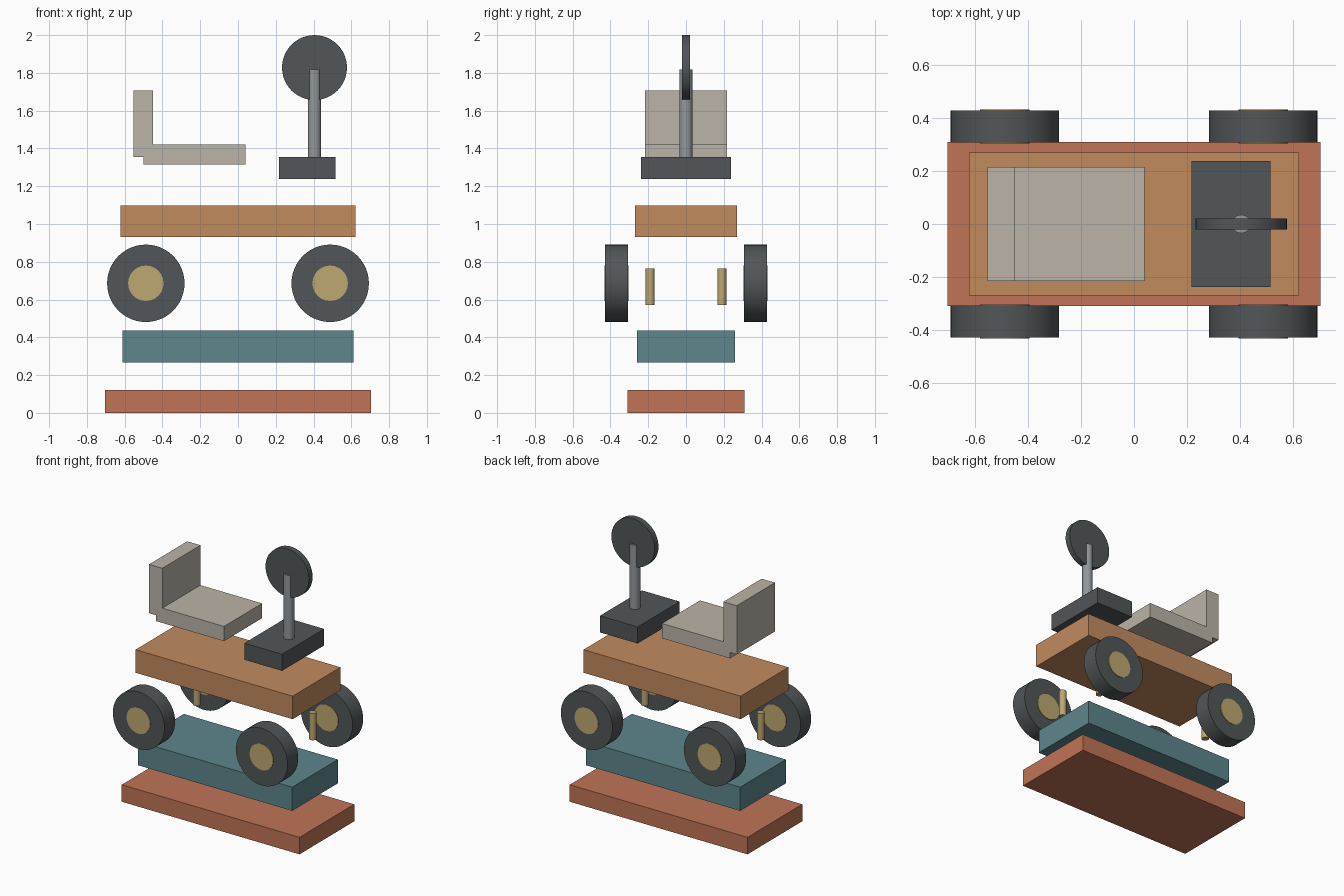
import bpy
from math import radians

cube = bpy.data.objects.get("Cube")
if cube:
    bpy.data.objects.remove(cube, do_unlink=True)


def linear(c):
    c /= 255
    return c / 12.92 if c <= 0.04045 else ((c + 0.055) / 1.055) ** 2.4


def material(name, *rgb):
    color = [linear(c) for c in rgb] + [1]
    mat = bpy.data.materials.new(name)
    mat.diffuse_color = color
    mat.use_nodes = True
    mat.node_tree.nodes["Principled BSDF"].inputs["Base Color"].default_value = color
    return mat


rust = material("rust red", 192, 116, 86)
teal = material("teal", 93, 134, 140)
tan = material("tan brown", 194, 139, 95)
cream = material("warm grey", 187, 179, 168)
charcoal = material("charcoal", 82, 86, 88)
brass = material("brass", 190, 168, 114)
steel = material("steel grey", 146, 152, 155)


def box(name, mat, x, y, z):
    """Box from (min, max) ranges in x and z, with half width y."""
    bpy.ops.mesh.primitive_cube_add(size=1, location=(sum(x) / 2, 0, sum(z) / 2))
    ob = bpy.context.object
    ob.name = name
    ob.scale = (x[1] - x[0], 2 * y, z[1] - z[0])
    bpy.ops.object.transform_apply(location=False, rotation=False, scale=True)
    ob.data.materials.append(mat)


def cylinder(name, mat, center, radius, length, along_y=False, sides=48):
    bpy.ops.mesh.primitive_cylinder_add(
        vertices=sides, radius=radius, depth=length, location=center,
        rotation=(radians(90) if along_y else 0, 0, 0))
    ob = bpy.context.object
    ob.name = name
    ob.data.materials.append(mat)
    bpy.ops.object.shade_smooth_by_angle(angle=radians(30))


# Stacked body slabs
box("base_plate", rust, (-0.705, 0.705), 0.31, (0, 0.122))
box("chassis_block", teal, (-0.611, 0.611), 0.259, (0.267, 0.437))
box("deck", tan, (-0.623, 0.623), 0.271, (0.932, 1.097))

# Wheels with hubs, and upright pegs beside them
for end, sx in (("front", 1), ("rear", -1)):
    for side, sy in (("left", 1), ("right", -1)):
        label = f"{end}_{side}"
        wheel_center = (0.488 * sx, 0.368 * sy, 0.686)
        cylinder(label + "_tire", charcoal, wheel_center, 0.205, 0.12, True)
        cylinder(label + "_hub", brass, wheel_center, 0.094, 0.128, True, 24)
        cylinder(label + "_peg", brass, (0.46 * sx, 0.19 * sy, 0.668), 0.024, 0.193, sides=24)

# Seat
box("seat_cushion", cream, (-0.501, 0.04), 0.216, (1.314, 1.42))
box("seat_back", cream, (-0.554, -0.449), 0.216, (1.356, 1.706))

# Steering console
box("console", charcoal, (0.217, 0.516), 0.238, (1.237, 1.356))
cylinder("steering_column", steel, (0.405, 0, 1.583), 0.035, 0.468, sides=24)
cylinder("steering_wheel", charcoal, (0.405, 0, 1.828), 0.172, 0.042, True)
